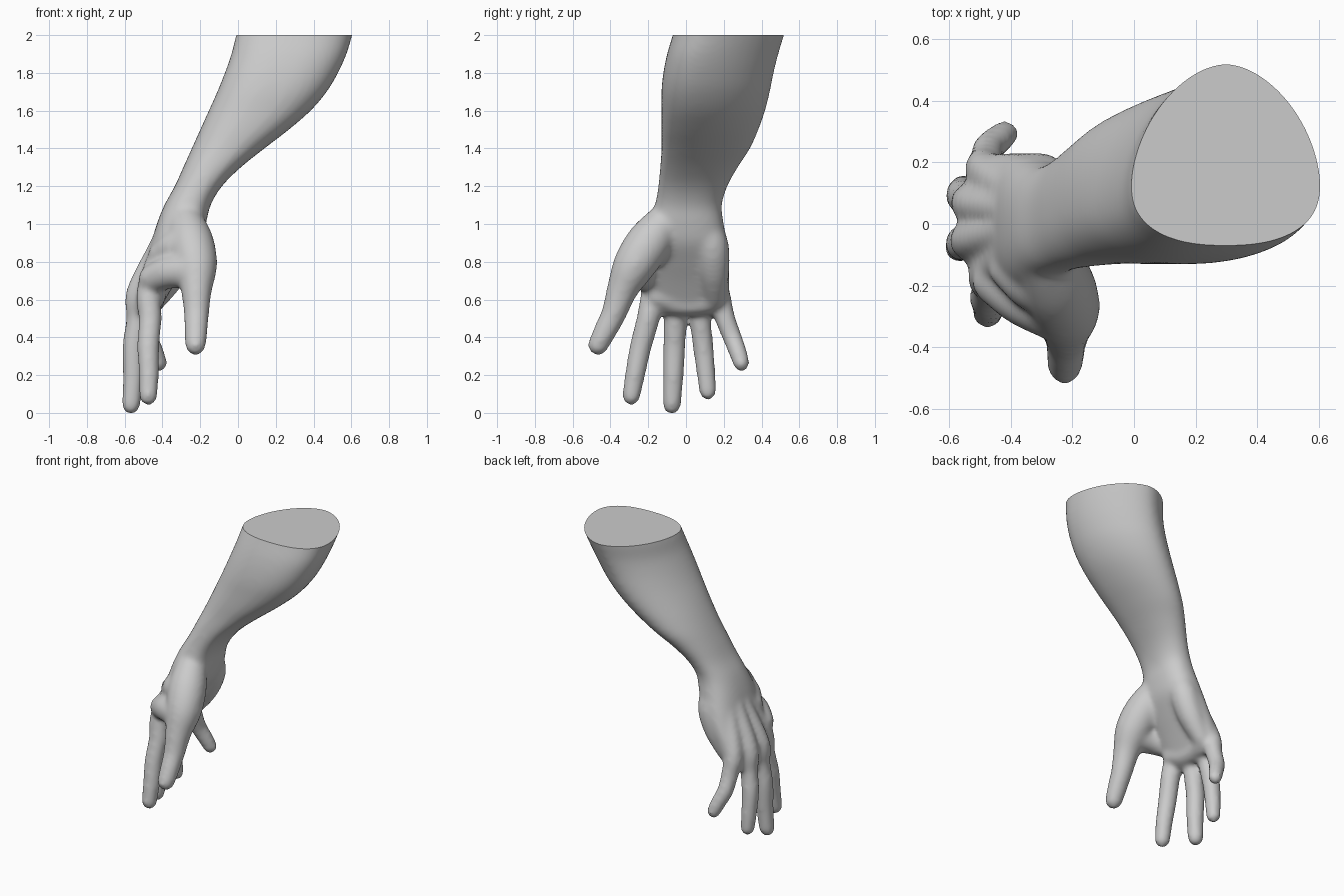
import bpy, bmesh, math
from mathutils import Vector

if "Cube" in bpy.data.objects:
    bpy.data.objects.remove(bpy.data.objects["Cube"])


def spline(pts, steps):
    """Catmull-Rom through tuples of any size."""
    out = []
    p = [pts[0]] + list(pts) + [pts[-1]]
    for i in range(1, len(p) - 2):
        for s in range(steps):
            t = s / steps
            out.append(tuple(
                0.5 * (2 * b + (c - a) * t + (2 * a - 5 * b + 4 * c - d) * t * t
                       + (3 * b - a - 3 * c + d) * t ** 3)
                for a, b, c, d in zip(p[i - 1], p[i], p[i + 1], p[i + 2])))
    out.append(tuple(pts[-1]))
    return out


def skin(bm, rings):
    """Closed loft through rings of points."""
    rings = [[bm.verts.new(co) for co in ring] for ring in rings]
    for a, b in zip(rings, rings[1:]):
        for i in range(len(a)):
            j = (i + 1) % len(a)
            bm.faces.new((a[i], b[i], b[j], a[j]))
    bm.faces.new(rings[0])
    bm.faces.new(rings[-1][::-1])


def section(z, x0, x1, y0, y1, frac, n=48):
    """Rounded section, fuller on its -y side when frac is small."""
    cx, cy = (x0 + x1) / 2, y0 + frac * (y1 - y0)
    ring = []
    for i in range(n):
        a = 2 * math.pi * i / n
        c, s = math.cos(a), math.sin(a)
        e = 2 / (2.4 - (0.5 - frac) * 3.8 if s > 0 else 2.4)
        x = math.copysign(abs(c) ** e, c) * (x1 - x0) / 2
        y = math.copysign(abs(s) ** e, s) * ((y1 - cy) if s > 0 else (cy - y0))
        ring.append((cx + x, cy + y, z))
    return ring


def limb(bm, pts, grow=0.008, n=18):
    """Tapered tube with round ends through (x, y, z, radius) points."""
    path = [(Vector(p[:3]), p[3] + grow) for p in spline(pts, 5)]
    last = len(path) - 1
    rings = []

    def ring(centre, radius, t):
        u = t.cross(Vector((0.2, 1, 0))).normalized()
        v = t.cross(u)
        rings.append([centre + radius * (u * math.cos(2 * math.pi * i / n)
                                         + v * math.sin(2 * math.pi * i / n))
                      for i in range(n)])

    for k, (c, r) in enumerate(path):
        t = (path[min(k + 1, last)][0] - path[max(k - 1, 0)][0]).normalized()
        caps = [math.radians(d) for d in (5, 25, 45, 68)]
        if k == 0:
            for a in caps:
                ring(c - t * r * math.cos(a), r * math.sin(a), t)
        ring(c, r, t)
        if k == last:
            for a in reversed(caps):
                ring(c + t * r * math.cos(a), r * math.sin(a), t)
    skin(bm, rings)


bm = bmesh.new()

# Forearm, wrist and flat of the palm: z, x range, y range, centre fraction
stations = [
    (2.1, .025, .63, -.04, .545, .33), (2.0, -.01, .605, -.07, .52, .33),
    (1.9, -.035, .575, -.10, .49, .33), (1.8, -.07, .53, -.12, .465, .34),
    (1.7, -.11, .47, -.13, .445, .35), (1.6, -.155, .385, -.13, .42, .36),
    (1.5, -.20, .27, -.13, .385, .38), (1.4, -.245, .14, -.13, .34, .40),
    (1.3, -.29, .015, -.137, .275, .43), (1.2, -.335, -.085, -.147, .22, .46),
    (1.1, -.39, -.145, -.165, .19, .48), (1.0, -.43, -.17, -.20, .20, .5),
    (.9, -.46, -.20, -.22, .22, .5), (.8, -.49, -.26, -.225, .23, .5),
    (.7, -.53, -.325, -.22, .23, .5), (.6, -.555, -.385, -.205, .225, .5),
    (.52, -.555, -.43, -.15, .18, .5)]
skin(bm, [section(*s) for s in spline(stations, 4)])

# Four fingers, each running from the back of the hand over its knuckle
limb(bm, [(-.40, -.08, .90, .045), (-.47, -.165, .65, .058), (-.465, -.20, .50, .054),
          (-.475, -.24, .35, .051), (-.472, -.27, .20, .046), (-.475, -.29, .088, .041)])
limb(bm, [(-.41, -.02, .90, .045), (-.53, -.05, .64, .054), (-.53, -.057, .50, .053),
          (-.553, -.062, .35, .052), (-.556, -.068, .18, .047), (-.567, -.075, .043, .042)])
limb(bm, [(-.41, .05, .90, .045), (-.525, .065, .64, .054), (-.535, .075, .50, .049),
          (-.556, .09, .36, .048), (-.556, .105, .22, .043), (-.552, .115, .113, .038)])
limb(bm, [(-.39, .11, .90, .045), (-.482, .17, .64, .054), (-.48, .207, .50, .047),
          (-.472, .245, .40, .044), (-.44, .275, .32, .041), (-.418, .293, .262, .037)])

# Ball of the thumb and thumb
limb(bm, [(-.285, -.09, 1.04, .085), (-.25, -.19, .91, .115), (-.222, -.275, .78, .108),
          (-.22, -.338, .65, .078), (-.22, -.38, .53, .063), (-.222, -.427, .435, .057),
          (-.225, -.465, .36, .051)], 0.005)
# Web between thumb and index finger
limb(bm, [(-.25, -.285, .755, .09), (-.36, -.245, .745, .08), (-.45, -.185, .71, .07)])
limb(bm, [(-.26, -.205, .88, .11), (-.34, -.18, .87, .095), (-.41, -.145, .84, .065)], 0)
# Heel of the palm on the little finger side
limb(bm, [(-.29, .09, 1.02, .075), (-.295, .135, .89, .088), (-.345, .145, .75, .082),
          (-.42, .15, .62, .06)], 0.003)
# Pad under the knuckles
limb(bm, [(-.44, -.15, .62, .06), (-.46, -.04, .58, .065), (-.46, .06, .58, .065),
          (-.44, .15, .6, .06)], 0)

bmesh.ops.recalc_face_normals(bm, faces=bm.faces[:])
mesh = bpy.data.meshes.new("forearm_and_hand")
bm.to_mesh(mesh)
bm.free()
hand = bpy.data.objects.new("forearm_and_hand", mesh)
bpy.context.collection.objects.link(hand)
bpy.context.view_layer.objects.active = hand
hand.select_set(True)

# Fuse into one skin and relax it
remesh = hand.modifiers.new("fuse", 'REMESH')
remesh.mode = 'VOXEL'
remesh.voxel_size = 0.014
relax = hand.modifiers.new("relax", 'SMOOTH')
relax.factor = 0.5
relax.iterations = 16
for name in ("fuse", "relax"):
    bpy.ops.object.modifier_apply(modifier=name)

# Flat cut across the top of the forearm
bm = bmesh.new()
bm.from_mesh(hand.data)
cut = bmesh.ops.bisect_plane(bm, geom=bm.verts[:] + bm.edges[:] + bm.faces[:],
                             plane_co=(0, 0, 2), plane_no=(0, 0, 1), clear_outer=True)
edges = [g for g in cut["geom_cut"] if isinstance(g, bmesh.types.BMEdge)]
bmesh.ops.holes_fill(bm, edges=edges, sides=0)
bm.to_mesh(hand.data)
bm.free()
bpy.ops.object.shade_smooth_by_angle(angle=math.radians(40))
